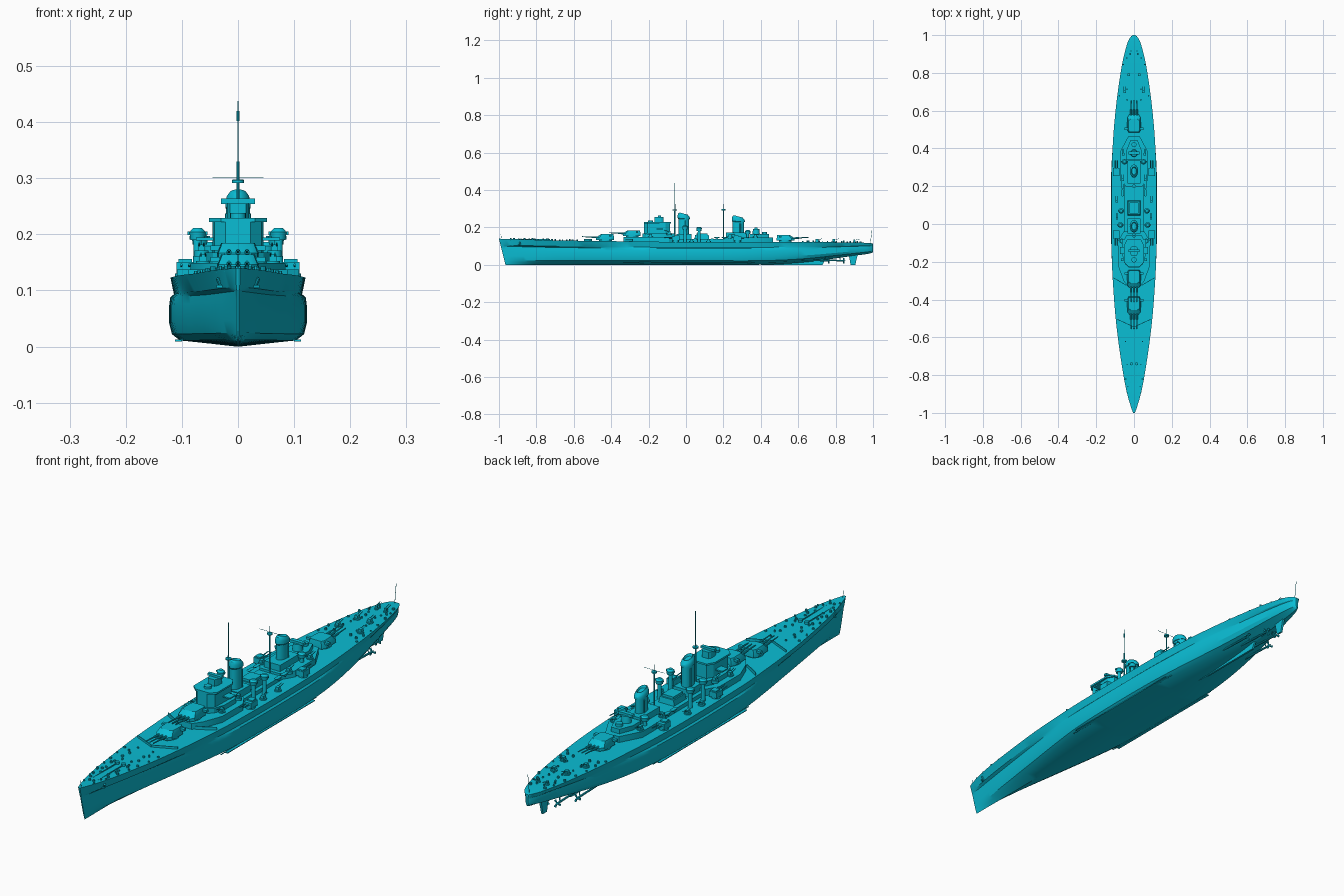
import bpy, bmesh, math, random
from mathutils import Vector, Matrix

if "Cube" in bpy.data.objects:
    bpy.data.objects.remove(bpy.data.objects["Cube"])

random.seed(4)
teal = bpy.data.materials.new("teal")
teal.diffuse_color = (0.003, 0.51, 0.66, 1)
teal.use_nodes = True
teal.node_tree.nodes["Principled BSDF"].inputs["Base Color"].default_value = teal.diffuse_color


def finish(name, bm, mirror=False):
    bmesh.ops.recalc_face_normals(bm, faces=bm.faces)
    me = bpy.data.meshes.new(name)
    bm.to_mesh(me)
    bm.free()
    me.materials.append(teal)
    ob = bpy.data.objects.new(name, me)
    bpy.context.collection.objects.link(ob)
    if mirror:
        ob.modifiers.new("mirror", "MIRROR").use_axis = (True, False, False)
    return ob


def box(bm, c, s, rot=0):
    m = Matrix.Translation(c) @ Matrix.Rotation(rot, 4, 'Z') @ Matrix.Diagonal((*s, 1))
    bmesh.ops.create_cube(bm, size=1, matrix=m)


def rod(bm, p, q, r1, r2=None, n=10):
    p, q = Vector(p), Vector(q)
    d = q - p
    m = Matrix.Translation((p + q) / 2) @ d.to_track_quat('Z', 'Y').to_matrix().to_4x4()
    bmesh.ops.create_cone(bm, cap_ends=True, segments=n, radius1=r1,
                          radius2=r1 if r2 is None else r2, depth=d.length, matrix=m)


def solid(bm, pts):
    """Convex block from right-half points, mirrored in x."""
    vs = [bm.verts.new((s * x, y, z)) for x, y, z in pts for s in (1, -1)]
    bmesh.ops.convex_hull(bm, input=vs)


def deckhouse(bm, outline, z0, z1, top=1.0):
    cy = sum(y for x, y in outline) / len(outline)
    solid(bm, [(x, y, z0) for x, y in outline] +
          [(x * top, cy + (y - cy) * top, z1) for x, y in outline])


def loft(bm, rings):
    rows = [[bm.verts.new(p) for p in r] for r in rings]
    for a, b in zip(rows, rows[1:]):
        n = len(a)
        for i in range(n):
            bm.faces.new((a[i], a[(i + 1) % n], b[(i + 1) % n], b[i]))
    bm.faces.new(rows[0][::-1])
    bm.faces.new(rows[-1])


# Hull stations: y, deck half width, side half width, bottom half width, keel z, deck z
stations = [
    (-1, .004, .002, .001, 0, .14), (-.975, .014, .006, .003, 0, .139),
    (-.9, .036, .018, .008, 0, .137), (-.8, .056, .034, .018, 0, .134),
    (-.65, .079, .058, .035, 0, .13), (-.5, .097, .080, .056, 0, .128),
    (-.35, .109, .101, .078, 0, .126), (-.2, .117, .117, .095, 0, .124),
    (0, .12, .122, .103, 0, .123), (.2, .12, .122, .102, 0, .123),
    (.35, .116, .117, .094, 0, .123), (.5, .107, .103, .075, .004, .123),
    (.65, .092, .084, .045, .015, .122), (.78, .074, .062, .025, .032, .121),
    (.88, .056, .043, .018, .046, .12), (.96, .034, .025, .01, .057, .118),
    (.99, .018, .013, .006, .063, .116), (1, .006, .005, .003, .068, .113)]


def spline(rows, n):
    out = []
    for i in range(len(rows) - 1):
        a, b, c, d = (rows[min(max(i + k, 0), len(rows) - 1)] for k in (-1, 0, 1, 2))
        for j in range(n):
            t = j / n
            out.append([.5 * (2 * q + (r - p) * t + (2 * p - 5 * q + 4 * r - s) * t * t
                              + (3 * q - p - 3 * r + s) * t ** 3) for p, q, r, s in zip(a, b, c, d)])
    return out + [list(rows[-1])]


def section(y, wd, wm, wb, zb, zd):
    half = [(wd, 1), (wd * .95 * .6 + wm * .4 * .93, .76), (wm * .985, .71), (wm, .6), (wm, .34),
            (wb + .75 * (wm - wb), .18), (wb, .09)]
    rake = .035 * max(0, min(1, (-y - .8) / .2))
    pts = [(w, y + rake * (1 - t), zb + t * (zd - zb)) for w, t in half]
    return pts + [(0, y + rake, zb)] + [(-x, v, z) for x, v, z in reversed(pts)]


bm = bmesh.new()
loft(bm, [section(*s) for s in spline(stations, 4)])
finish("hull", bm)

# Skeg, rudder, shafts, propellers and bilge keels
bm = bmesh.new()
solid(bm, [(.004, .4, 0), (.004, .73, 0), (.004, .75, .04), (.004, .4, .03)])
finish("skeg", bm)
bm = bmesh.new()
solid(bm, [(.004, .88, 0), (.004, .905, 0), (.005, .87, .055), (.005, .918, .055)])
finish("rudder", bm)
for name, x, y0, y1 in (("outer", .055, .56, .76), ("inner", .022, .68, .84)):
    bm = bmesh.new()
    rod(bm, (x, y0, .028), (x, y1, .022), .004)
    rod(bm, (x, y1 - .015, .022), (x * .8, y1 - .02, .06), .002)
    rod(bm, (x, y1, .022), (x, y1 + .014, .022), .005, .001)
    for k in range(3):
        a = k * math.tau / 3
        rod(bm, (x, y1 + .002, .022), (x + .015 * math.cos(a), y1 + .004, .022 + .015 * math.sin(a)), .002, .005, 6)
    finish(name + "_shaft", bm, True)
bm = bmesh.new()
rod(bm, (.1, -.25, .012), (.1, .35, .012), .002)
box(bm, (.106, .05, .011), (.012, .55, .003))
finish("bilge_keel", bm, True)


# Main gun turrets
def turret(name, y, z, d):
    bm = bmesh.new()
    low = [(.024, .05), (.035, .035), (.037, -.03), (.028, -.045)]
    top = [(.018, .025), (.028, .018), (.03, -.03), (.024, -.042)]
    solid(bm, [(x, y + d * f, z + .006) for x, f in low] + [(x, y + d * f, z + .018) for x, f in low]
          + [(x, y + d * f, z + .036) for x, f in top])
    rod(bm, (0, y, .11), (0, y, z + .007), .034, n=24)
    box(bm, (0, y - d * .026, z + .027), (.098, .013, .009))
    for x in (-.016, 0, .016):
        rod(bm, (x, y + d * .03, z + .018), (x, y + d * .075, z + .02), .0045)
        rod(bm, (x, y + d * .07, z + .02), (x, y + d * .125, z + .023), .003, .0022)
    finish(name, bm)


turret("forward_turret", -.43, .128, -1)
turret("raised_turret", -.288, .149, -1)
turret("aft_turret", .53, .124, 1)

# Bridge structure
bm = bmesh.new()
deckhouse(bm, [(.03, -.335), (.055, -.30), (.085, -.22), (.085, -.09), (.055, -.04)], .115, .149)
deckhouse(bm, [(.025, -.232), (.045, -.215), (.06, -.17), (.06, -.10), (.04, -.06)], .145, .168)
deckhouse(bm, [(.022, -.225), (.042, -.205), (.045, -.11), (.03, -.085)], .165, .222)
deckhouse(bm, [(.03, -.225), (.052, -.205), (.052, -.11), (.035, -.08)], .222, .229)
deckhouse(bm, [(.014, -.168), (.02, -.155), (.02, -.13), (.014, -.12)], .225, .255)
box(bm, (0, -.142, .259), (.06, .014, .009))
box(bm, (0, -.14, .192), (.15, .035, .005))
rod(bm, (0, -.19, .225), (0, -.19, .238), .014, n=16)
finish("bridge", bm)

# Midship and aft deckhouses
bm = bmesh.new()
deckhouse(bm, [(.05, -.06), (.05, .25)], .115, .138)
deckhouse(bm, [(.034, -.05), (.034, .03)], .135, .165)
deckhouse(bm, [(.034, .045), (.034, .125)], .135, .16, .9)
box(bm, (0, .085, .164), (.05, .06, .01))
finish("midship_deckhouse", bm)
bm = bmesh.new()
deckhouse(bm, [(.045, .2), (.075, .25), (.075, .38), (.03, .465)], .115, .147)
deckhouse(bm, [(.035, .215), (.035, .335)], .145, .172)
deckhouse(bm, [(.04, .34), (.04, .39), (.018, .445)], .145, .165)
rod(bm, (0, .375, .16), (0, .375, .192), .02, .017, 16)
box(bm, (0, .375, .195), (.06, .016, .011))
rod(bm, (0, .42, .16), (0, .42, .177), .013, n=16)
finish("aft_deckhouse", bm)


# Funnels: elliptical tubes with raked caps
def funnel(name, y, rx, ry, z0, z1):
    bm = bmesh.new()
    prof = [(1, z0, 0), (1, z1 - .032, 0), (1.13, z1 - .03, .1), (1.13, z1 - .018, .2),
            (1, z1 - .01, .28), (.75, z1 - .003, .28), (.6, z1 - .012, .28)]
    loft(bm, [[(k * rx * math.cos(a), y + k * ry * math.sin(a), z - s * k * ry * math.sin(a))
               for a in (i * math.tau / 28 for i in range(28))] for k, z, s in prof])
    for a in (-1, 1):
        rod(bm, (a * rx, y + .01, z0), (a * rx, y + .01, z1 - .04), .003)
    finish(name, bm)


funnel("fore_funnel", -.012, .02, .029, .13, .277)
funnel("aft_funnel", .28, .019, .031, .13, .262)

# Masts with lookout platforms and yards
bm = bmesh.new()
rod(bm, (0, -.06, .13), (0, -.06, .33), .004, .0025)
rod(bm, (0, -.06, .33), (0, -.06, .438), .0012)
rod(bm, (0, -.06, .292), (0, -.06, .297), .011, n=16)
rod(bm, (0, -.06, .402), (0, -.06, .42), .0025)
finish("fore_mast", bm)
bm = bmesh.new()
rod(bm, (0, .2, .13), (0, .2, .292), .0025)
rod(bm, (0, .2, .292), (0, .2, .298), .01, n=16)
rod(bm, (0, .2, .298), (0, .2, .325), .001)
rod(bm, (-.045, .2, .302), (.045, .2, .302), .0007)
rod(bm, (0, .985, .11), (0, .995, .19), .001)
rod(bm, (0, -.985, .13), (0, -.99, .165), .0008)
finish("aft_mast_and_staffs", bm)

# Fire directors on columns
for name, x, y, z in (("fore_director", .072, -.005, .19), ("mid_director", .068, .07, .182),
                      ("aft_director", .05, .33, .165)):
    bm = bmesh.new()
    rod(bm, (x, y, .115), (x, y, z), .009, .007, 12)
    rod(bm, (x, y, z), (x, y, z + .014), .013, .015, 14)
    rod(bm, (x, y, z + .014), (x, y, z + .021), .015, .008, 14)
    box(bm, (x, y, z + .012), (.036, .007, .006))
    finish(name, bm, True)

# Secondary twin gun mounts
for name, y, d in (("fore_side_gun", -.055, -1), ("aft_side_gun", .275, 1)):
    bm = bmesh.new()
    rod(bm, (.094, y, .115), (.094, y, .13), .018, n=16)
    box(bm, (.094, y, .14), (.032, .042, .022))
    box(bm, (.094, y - d * .006, .153), (.024, .026, .006))
    for x in (.087, .101):
        rod(bm, (x, y, .142), (x, y + d * .06, .146), .002)
    finish(name, bm, True)

# Light anti-aircraft mounts
bm = bmesh.new()
for x, y, z in ((.05, .7, .12), (.028, .79, .12), (.058, .37, .145), (.06, .235, .145),
                (.062, -.19, .147), (.09, .03, .122), (.092, .12, .122), (.065, -.09, .165), (.02, .9, .118)):
    r = .013 if y != .9 else .008
    rod(bm, (x, y, z - .005), (x, y, z + .006), r, n=14)
    box(bm, (x, y, z + .011), (r, r * 1.1, .012))
    for dx in (-.004, .004):
        rod(bm, (x + dx, y, z + .013), (x + dx, y + (.028 if y > 0 else -.028), z + .02), .0012, n=6)
finish("light_guns", bm, True)

# Breakwaters
bm = bmesh.new()
for x0, y0, x1, y1 in ((0, -.545, .088, -.505), (.04, -.325, .108, -.285)):
    box(bm, ((x0 + x1) / 2, (y0 + y1) / 2, .13), (math.hypot(x1 - x0, y1 - y0), .003, .014),
        math.atan2(y1 - y0, x1 - x0))
finish("breakwaters", bm, True)

# Ship's boats
bm = bmesh.new()
for y in (.165, .205):
    solid_pts = [(.06, y - .02, .15), (.066, y, .138), (.06, y + .02, .15), (.068, y - .015, .15),
                 (.053, y - .015, .15), (.068, y + .015, .15), (.053, y + .015, .15)]
    bmesh.ops.convex_hull(bm, input=[bm.verts.new(p) for p in solid_pts])
finish("boats", bm, True)

# Deck fittings: bollards, vents, chains, capstans, anchors
bm = bmesh.new()
rows = spline(stations, 4)
for y0, y1, count in ((-.94, -.57, 20), (.62, .95, 18)):
    for i in range(count):
        y = y0 + (y1 - y0) * (i + random.random() * .6) / count
        s = min(rows, key=lambda r: abs(r[0] - y))
        x = s[1] * (.88 if i % 3 == 0 else random.uniform(.25, .75))
        h = random.uniform(.004, .009)
        rod(bm, (x, y, s[5] - .004), (x, y, s[5] + h), random.uniform(.003, .005), n=8)
box(bm, (.014, -.82, .1355), (.003, .16, .004))
rod(bm, (.014, -.74, .125), (.014, -.74, .142), .008, n=14)
rod(bm, (.03, -.885, .108), (.036, -.89, .122), .004)
box(bm, (.031, -.892, .107), (.014, .006, .005), .5)
finish("deck_fittings", bm, True)

bpy.ops.object.select_all(action='SELECT')
bpy.context.view_layer.objects.active = bpy.data.objects["hull"]
bpy.ops.object.shade_smooth_by_angle(angle=math.radians(28))
